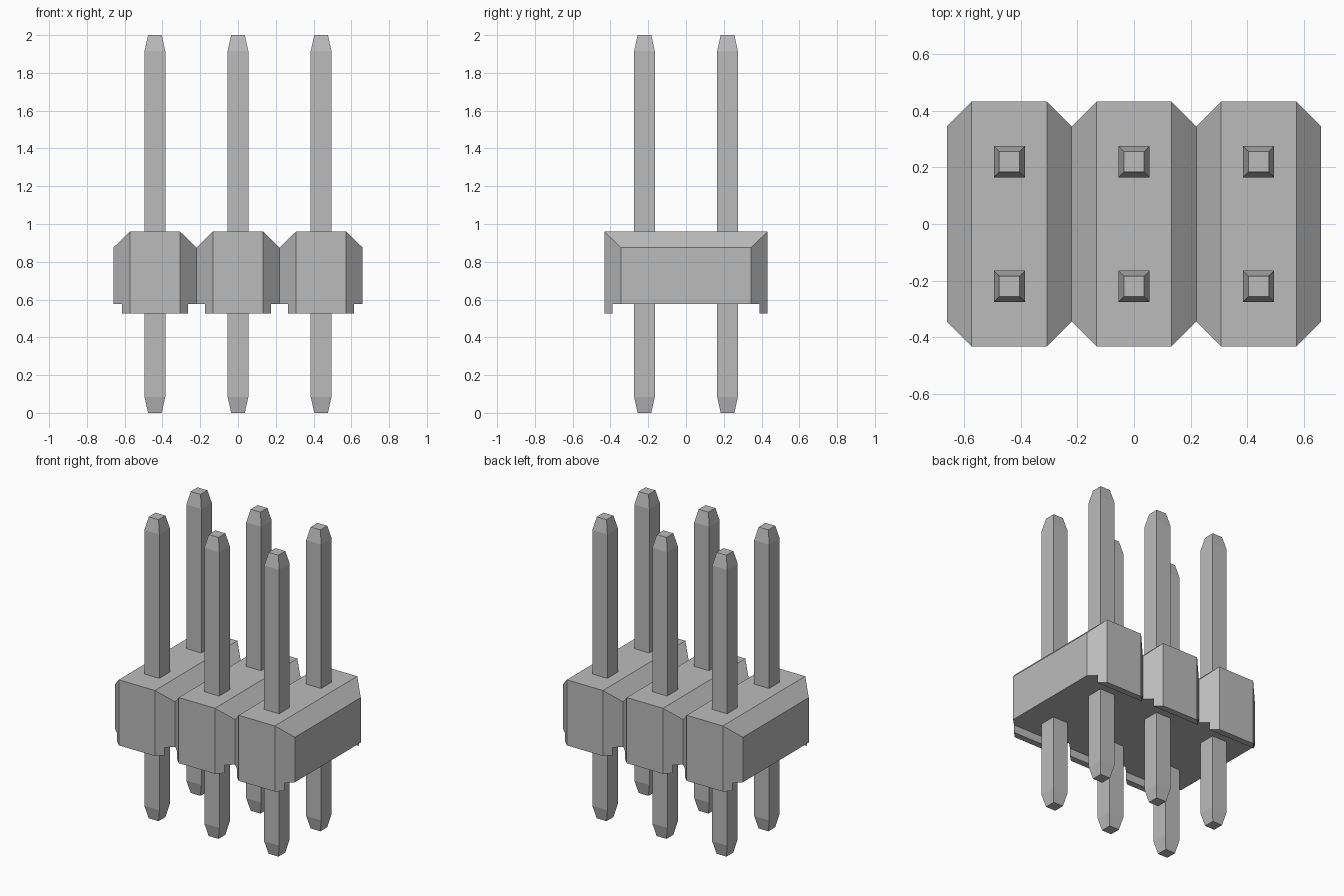
import bpy
import bmesh

cube = bpy.data.objects.get("Cube")
if cube:
    bpy.data.objects.remove(cube, do_unlink=True)

PITCH = 0.44
COLUMNS = (-PITCH, 0, PITCH)
ROWS = (-PITCH / 2, PITCH / 2)

grey = bpy.data.materials.new("plain grey")
grey.use_nodes = True
GREY = (0.5, 0.5, 0.5, 1)
grey.diffuse_color = GREY
grey.node_tree.nodes["Principled BSDF"].inputs["Base Color"].default_value = GREY


def loft(name, rings):
    """Skin a run of four-point rings and cap both ends."""
    bm = bmesh.new()
    loops = [[bm.verts.new(p) for p in ring] for ring in rings]
    for a, b in zip(loops, loops[1:]):
        for i in range(4):
            j = (i + 1) % 4
            bm.faces.new((a[i], a[j], b[j], b[i]))
    bm.faces.new(loops[0])
    bm.faces.new(loops[-1])
    bmesh.ops.recalc_face_normals(bm, faces=bm.faces[:])
    mesh = bpy.data.meshes.new(name)
    bm.to_mesh(mesh)
    bm.free()
    mesh.materials.append(grey)
    obj = bpy.data.objects.new(name, mesh)
    bpy.context.collection.objects.link(obj)
    return obj


def section(x, depth, bottom, top):
    """Upright rectangle across the housing at x."""
    return [(x, -depth, bottom), (x, depth, bottom), (x, depth, top), (x, -depth, top)]


# Housing: three chamfered cells, narrowing to a valley between neighbours
BASE = 0.525
FLAT, VALLEY = (0.432, BASE, 0.96), (0.345, BASE, 0.875)
stations = [section(-1.5 * PITCH, *VALLEY)]
for x in COLUMNS:
    stations += [section(x - 0.133, *FLAT), section(x + 0.133, *FLAT),
                 section(x + PITCH / 2, *VALLEY)]
housing = loft("housing", stations)

# Raised underside, leaving small feet along the front and back
cutter = loft("underside_cutter", [section(x, 0.39, 0.4, 0.577) for x in (-1, 1)])
cutter.hide_render = True
cut = housing.modifiers.new("underside", 'BOOLEAN')
cut.operation = 'DIFFERENCE'
cut.solver = 'EXACT'
cut.object = cutter
bpy.context.view_layer.objects.active = housing
bpy.ops.object.modifier_apply(modifier=cut.name)
bpy.data.objects.remove(cutter, do_unlink=True)

# Square pins with tapered ends
PIN_PROFILE = ((0.036, 0), (0.055, 0.085), (0.055, 1.915), (0.036, 2))
for row, y in zip(("front", "back"), ROWS):
    for column, x in zip(("right", "middle", "left"), COLUMNS):
        loft(f"{row}_{column}_pin",
             [[(x - r, y - r, z), (x + r, y - r, z), (x + r, y + r, z), (x - r, y + r, z)]
              for r, z in PIN_PROFILE])
